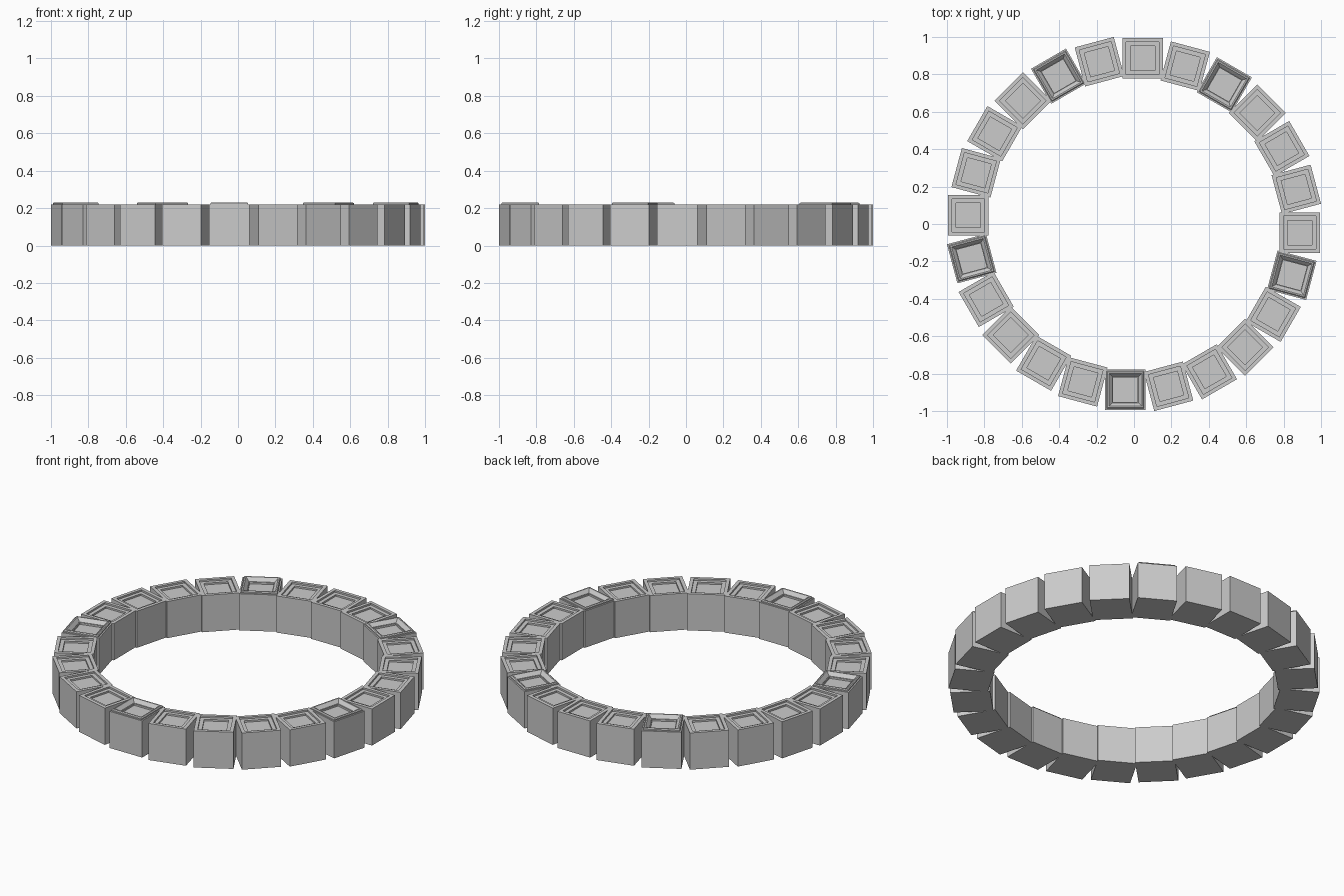
import bpy, bmesh, math
from mathutils import Matrix

if "Cube" in bpy.data.objects:
    bpy.data.objects.remove(bpy.data.objects["Cube"])

N = 24          # stones in the ring
W = 0.216       # stone width
OFF, RAD = 0.046, 0.886


# Stack of square rings (half width, height) capped at both ends
def square_stack(name, rings, closed=False):
    bm = bmesh.new()
    loops = [[bm.verts.new((sx * h, sy * h, z)) for sx, sy in
              ((-1, -1), (1, -1), (1, 1), (-1, 1))] for h, z in rings]
    pairs = list(zip(loops, loops[1:] + loops[:1])) if closed else list(zip(loops, loops[1:]))
    for a, b in pairs:
        for i in range(4):
            j = (i + 1) % 4
            bm.faces.new((a[i], a[j], b[j], b[i]))
    if not closed:
        bm.faces.new(loops[0][::-1])
        bm.faces.new(loops[-1])
    bmesh.ops.recalc_face_normals(bm, faces=bm.faces)
    me = bpy.data.meshes.new(name)
    bm.to_mesh(me)
    bm.free()
    return me


# Block with a stepped recess in the top
block = square_stack("stone_block", [(W / 2, 0), (W / 2, 0.219), (0.088, 0.219),
                                     (0.088, 0.209), (0.066, 0.209), (0.066, 0.199)])
# Raised rim with a sloped inner face
rim = square_stack("raised_rim", [(0.100, 0.217), (0.100, 0.226), (0.095, 0.231), (0.088, 0.231),
                                  (0.070, 0.211), (0.070, 0.207), (0.088, 0.207)], closed=True)


def place(name, mesh, k):
    ob = bpy.data.objects.new(name, mesh)
    bpy.context.collection.objects.link(ob)
    ob.matrix_world = (Matrix.Rotation(-k * math.tau / N, 4, 'Z')
                       @ Matrix.Translation((OFF, RAD, 0)))


# Ring of blocks, every fifth one carrying a raised rim
for k in range(N):
    place(f"stone_block_{k}", block, k)
    if k % 5 == 2:
        place(f"raised_rim_{k}", rim, k)
